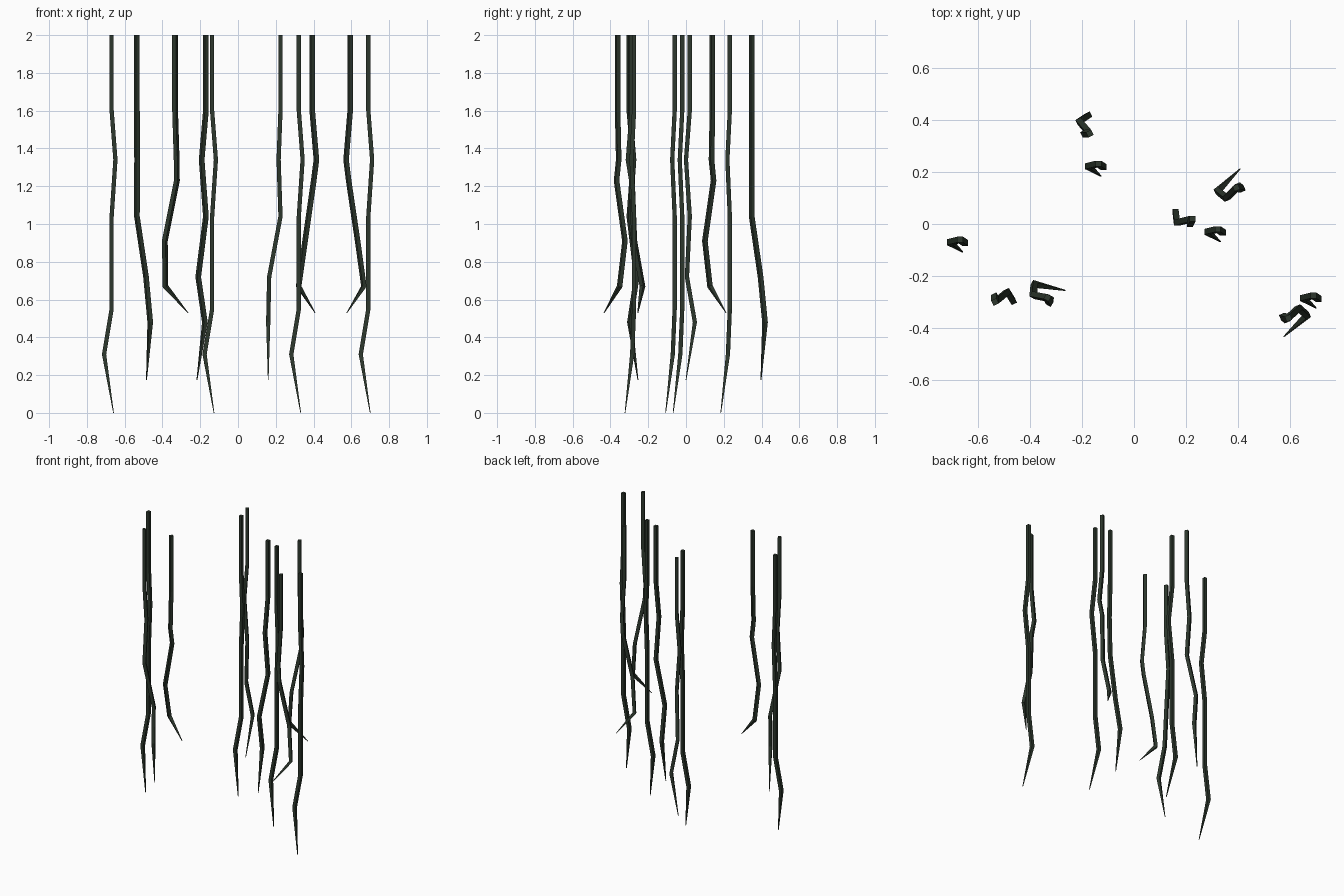
import bpy, bmesh, math
from mathutils import Vector, Matrix

if "Cube" in bpy.data.objects:
    bpy.data.objects.remove(bpy.data.objects["Cube"])

SIDES, RADIUS, TIP = 4, 0.0158, 0.0025

mat = bpy.data.materials.new("dark_green")
mat.diffuse_color = (0.026, 0.039, 0.026, 1)
mat.use_nodes = True
mat.node_tree.nodes["Principled BSDF"].inputs["Base Color"].default_value = mat.diffuse_color

# Centre lines of the three vine shapes, relative to their top ends
LONG = [(0, 0, 2), (0, 0, 1.6), (.02, -.013, 1.34), (0, 0, 1.04),
        (0, 0, .55), (-.04, -.01, .31), (.01, -.048, 0)]
MEDIUM = [(0, 0, 2), (0, 0, 1.6), (-.01, -.02, 1.34), (0, 0, 1.04),
          (-.06, -.015, .72), (-.065, .027, .48), (-.065, -.02, .175)]
SHORT = [(0, 0, 2), (0, 0, 1.6), (.022, -.005, 1.34), (.008, .006, 1.23),
         (-.038, -.04, .91), (-.072, -.013, .67), (.015, .072, .53)]


def vine(name, path, twist, x, y, turn):
    pts = [Vector(p) for p in path]
    bm = bmesh.new()
    rings = []
    for i, p in enumerate(pts):
        # tilt each ring to the average direction of its two segments
        d = Vector()
        if i < len(pts) - 1:
            d += (pts[i + 1] - p).normalized()
        if 0 < i:
            d += (p - pts[i - 1]).normalized()
        if i == len(pts) - 1:
            d = Vector((0, 0, -1))  # tip is cut level
        rot = Vector((0, 0, -1)).rotation_difference(d)
        r = TIP if i == len(pts) - 1 else RADIUS
        ring = []
        for k in range(SIDES):
            a = 2 * math.pi * (k + .5) / SIDES + math.radians(twist)
            ring.append(bm.verts.new(p + rot @ Vector((r * math.cos(a), r * math.sin(a), 0))))
        rings.append(ring)
    # end caps and side faces
    bm.faces.new(rings[0])
    bm.faces.new(rings[-1])
    for a, b in zip(rings, rings[1:]):
        for k in range(SIDES):
            n = (k + 1) % SIDES
            bm.faces.new((a[k], b[k], b[n], a[n]))
    bmesh.ops.recalc_face_normals(bm, faces=bm.faces)
    bm.transform(Matrix.Translation((x, y, 0)) @ Matrix.Rotation(math.radians(turn), 4, 'Z'))
    me = bpy.data.meshes.new(name)
    bm.to_mesh(me)
    bm.free()
    me.materials.append(mat)
    bpy.context.collection.objects.link(bpy.data.objects.new(name, me))


# Each group: centre line, section twist, then x, y, turn in degrees per vine
GROUPS = {
    "long_vine": (LONG, 0, [(-.669, -.06, 0), (-.137, .232, 0), (.322, -.02, 0), (.69, -.275, 0)]),
    "medium_vine": (MEDIUM, 0, [(-.535, -.3, 205), (-.17, .348, -63), (.225, .02, 0)]),
    "short_vine": (SHORT, 25, [(-.333, -.283, -56), (.393, .14, 0), (.594, -.362, 178)]),
}
for name, (path, twist, spots) in GROUPS.items():
    for i, (x, y, turn) in enumerate(spots):
        vine(f"{name}_{i + 1}", path, twist, x, y, turn)
